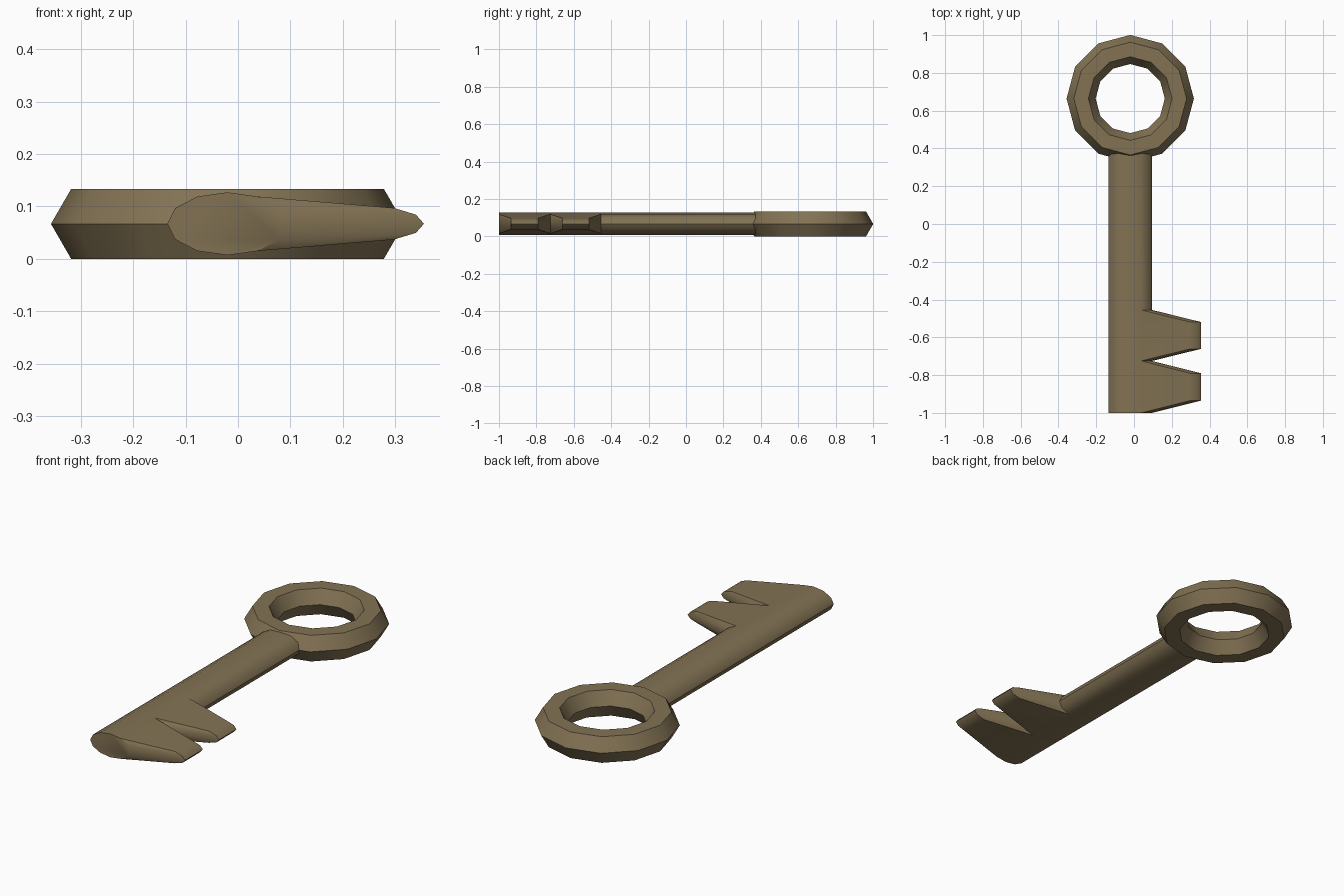
import bpy, bmesh, math

if "Cube" in bpy.data.objects:
    bpy.data.objects.remove(bpy.data.objects["Cube"])

brass = bpy.data.materials.new("aged brass")
brass.diffuse_color = (0.225, 0.17, 0.088, 1)
brass.use_nodes = True
brass.node_tree.nodes["Principled BSDF"].inputs["Base Color"].default_value = brass.diffuse_color
CX, CZ, N = -0.02, 0.067, 12


def finish(bm, name):
    bmesh.ops.recalc_face_normals(bm, faces=bm.faces[:])
    me = bpy.data.meshes.new(name)
    bm.to_mesh(me)
    bm.free()
    me.materials.append(brass)
    ob = bpy.data.objects.new(name, me)
    bpy.context.collection.objects.link(ob)
    bpy.ops.object.select_all(action='DESELECT')
    ob.select_set(True)
    bpy.context.view_layer.objects.active = ob
    bpy.ops.object.shade_smooth_by_angle(angle=math.radians(36))
    return ob


def bridge(bm, a, b):
    """Quads between two closed loops."""
    n = len(a)
    return [bm.faces.new((a[i], a[(i + 1) % n], b[(i + 1) % n], b[i])) for i in range(n)]


# Ring handle: twelve-sided torus with a hexagonal section
bm = bmesh.new()
loops = []
for i in range(N):
    t = math.tau * i / N
    loop = []
    for j in range(6):
        p = math.tau * j / 6
        r = 0.26 + 0.077 * math.cos(p)
        loop.append(bm.verts.new((CX + r * math.cos(t), 0.664 + r * math.sin(t),
                                  0.0667 + 0.077 * math.sin(p))))
    loops.append(loop)
for i in range(N):
    bridge(bm, loops[i], loops[(i + 1) % N])
finish(bm, "ring_handle")

# Shaft: oval twelve-sided bar cut into sections where the teeth grow
bm = bmesh.new()
sections = [-1.0, -0.725, -0.455, 0.42]
loops = [[bm.verts.new((CX + 0.115 * math.cos(math.tau * k / N), y,
                        CZ + 0.06 * math.sin(math.tau * k / N)))
          for k in range(N)] for y in sections]
spans = [bridge(bm, loops[i], loops[i + 1]) for i in range(3)]
bm.faces.new(loops[0])
bm.faces.new(loops[-1])

# Teeth: extrude the four +x faces of each section and taper the tip
for i in range(2):
    mid = (sections[i] + sections[i + 1]) / 2
    faces = [spans[i][k] for k in (-2, -1, 0, 1)]
    out = bmesh.ops.extrude_face_region(bm, geom=faces)
    for v in (g for g in out["geom"] if isinstance(g, bmesh.types.BMVert)):
        v.co.x += 0.26
        v.co.y = mid + (v.co.y - mid) * 0.525
        v.co.z = CZ + (v.co.z - CZ) * 0.58
    bmesh.ops.delete(bm, geom=[f for f in faces if f.is_valid], context='FACES_ONLY')
finish(bm, "shaft_with_teeth")
